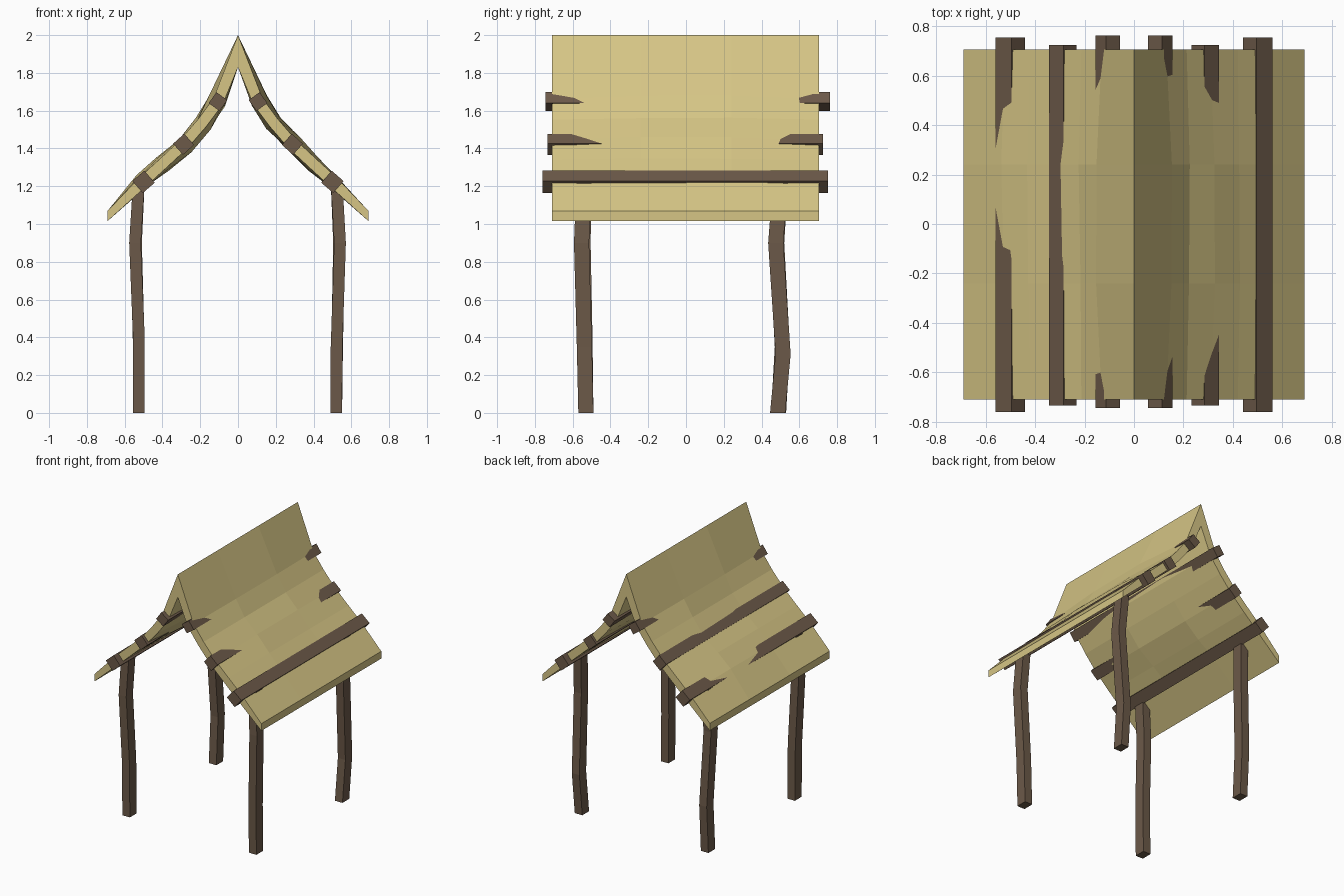
import bpy, bmesh, math
from mathutils import Vector

if "Cube" in bpy.data.objects:
    bpy.data.objects.remove(bpy.data.objects["Cube"])


def material(name, rgb):
    m = bpy.data.materials.new(name)
    m.diffuse_color = (*rgb, 1)
    m.use_nodes = True
    m.node_tree.nodes["Principled BSDF"].inputs["Base Color"].default_value = m.diffuse_color
    return m


straw = material("straw", (0.67, 0.56, 0.235))
wood = material("dark wood", (0.150, 0.101, 0.066))


def loft(name, sections, mat):
    """Join closed loops of equal length into a capped, flat-shaded solid."""
    bm = bmesh.new()
    rings = [[bm.verts.new(p) for p in s] for s in sections]
    n = len(rings[0])
    for a, b in zip(rings, rings[1:]):
        for k in range(n):
            bm.faces.new((a[k], a[(k + 1) % n], b[(k + 1) % n], b[k]))
    # caps are strips of quads between the two halves of the loop
    for r in (rings[0], rings[-1]):
        for k in range(n // 2 - 1):
            bm.faces.new((r[k], r[k + 1], r[n - 2 - k], r[n - 1 - k]))
    bmesh.ops.recalc_face_normals(bm, faces=bm.faces)
    mesh = bpy.data.meshes.new(name)
    bm.to_mesh(mesh)
    bm.free()
    mesh.materials.append(mat)
    ob = bpy.data.objects.new(name, mesh)
    bpy.context.collection.objects.link(ob)
    return ob


# Thatched roof: stations down one slope (x, z, slope angle in degrees)
slope = [(0.106, 1.648, 56), (0.19, 1.535, 52), (0.288, 1.422, 45),
         (0.40, 1.318, 43), (0.503, 1.224, 43)]
HALF = 0.029
# bulge (outside, inside) at each station, for the two inner sections
bulge = {
    (1, -0.24): [(.026, .010), (.012, .022), (.026, .004), (.012, .012), (.002, .004)],
    (1, 0.24): [(.028, .008), (.016, .018), (.024, .010), (.008, .016), (.004, .002)],
    (-1, -0.24): [(.028, .010), (.004, .028), (.004, .030), (.012, .012), (.006, .004)],
    (-1, 0.24): [(.026, .016), (.014, .020), (.006, .024), (.018, .020), (.020, .002)],
}


def roof_half(side, y):
    b = bulge.get((side, y), [(0, 0)] * 5)
    outer, inner = [], []
    for (x, z, a), (o, i) in zip(slope, b):
        nx, nz = math.sin(math.radians(a)), math.cos(math.radians(a))
        outer.append((side * (x + nx * (HALF + o)), y, z + nz * (HALF + o)))
        inner.append((side * (x - nx * (HALF + i)), y, z - nz * (HALF + i)))
    outer.append((side * 0.69, y, 1.07))
    inner.append((side * 0.69, y, 1.016))
    return outer, inner


def roof_section(y):
    ro, ri = roof_half(1, y)
    lo, li = roof_half(-1, y)
    return lo[::-1] + [(0, y, 2.0)] + ro + ri[::-1] + [(0, y, 1.83)] + li


loft("thatched_roof", [roof_section(y) for y in (-0.71, -0.24, 0.24, 0.705)], straw)

# Roof poles running along both slopes
poles = [("upper", 0.106, 1.648, 54, 0.071, -0.743, 0.762),
         ("middle", 0.288, 1.422, 42, 0.079, -0.733, 0.724),
         ("lower", 0.500, 1.223, 41, 0.084, -0.760, 0.753)]
for side, word in ((1, "right"), (-1, "left")):
    for label, x, z, ang, size, y0, y1 in poles:
        a = math.radians(ang)
        t = Vector((math.cos(a), 0, -math.sin(a))) * size / 2
        n = Vector((math.sin(a), 0, math.cos(a))) * size / 2
        ring = [-t + n, t + n, t - n, -t - n]
        loft(f"{word}_{label}_pole",
             [[(side * (x + p.x), y, z + p.z) for p in ring] for y in (y0, y1)], wood)

# Crooked posts: centre path (x, y, z)
paths = {
    "front_right_post": [(.52, -.53, 0), (.522, -.538, .35), (.54, -.553, .9), (.522, -.54, 1.22)],
    "back_right_post": [(.52, .485, 0), (.524, .514, .31), (.535, .475, .9), (.522, .50, 1.22)],
    "front_left_post": [(-.525, -.53, 0), (-.525, -.535, .4), (-.545, -.545, .9), (-.525, -.54, 1.22)],
    "back_left_post": [(-.525, .49, 0), (-.525, .51, .35), (-.54, .48, .9), (-.525, .50, 1.22)],
}
for name, path in paths.items():
    loft(name, [[(x + sx * 0.031, y + sy * 0.040, z)
                 for sx, sy in ((-1, -1), (1, -1), (1, 1), (-1, 1))]
                for x, y, z in path], wood)
